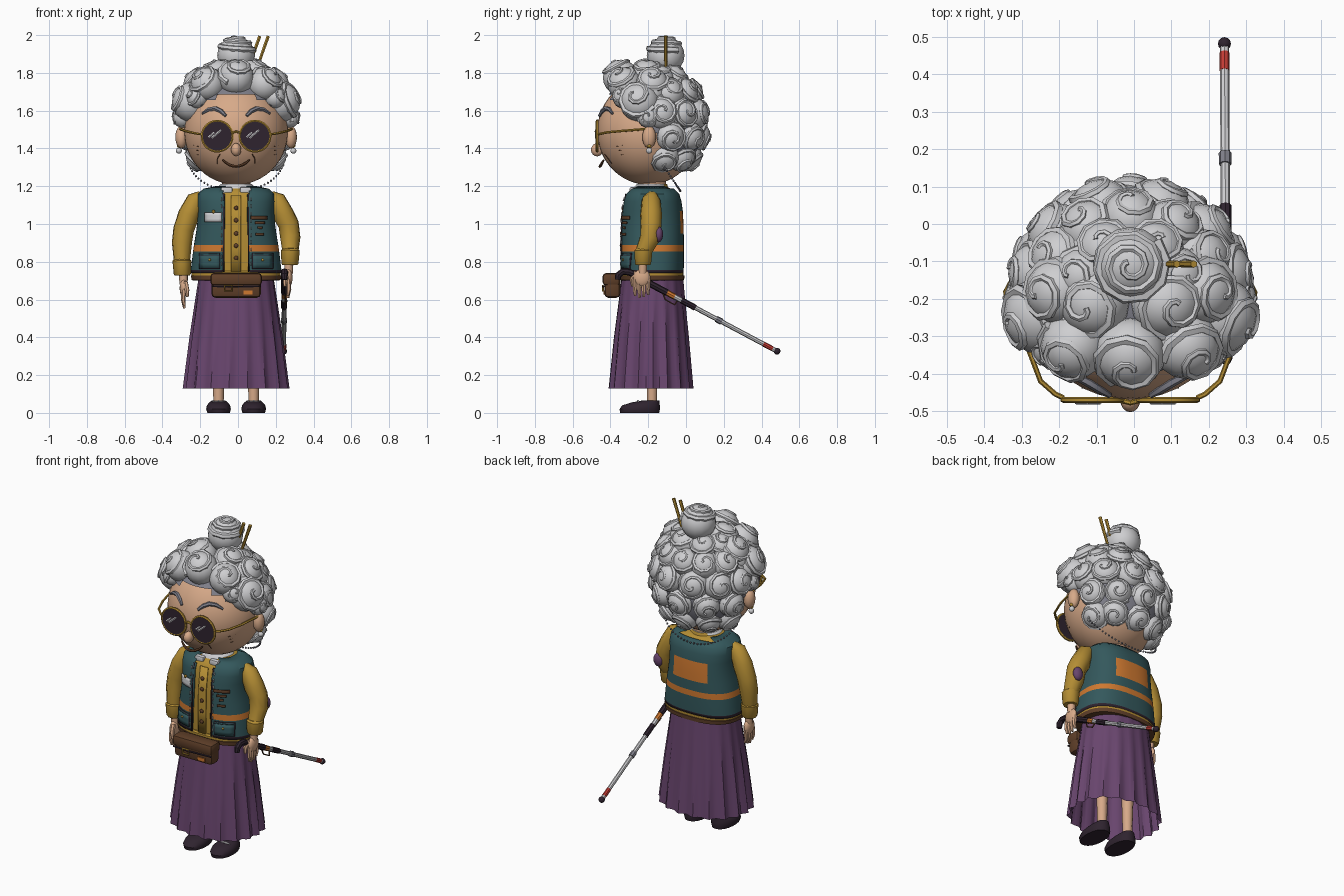
import bpy, bmesh, math, random
from mathutils import Vector

if "Cube" in bpy.data.objects:
    bpy.data.objects.remove(bpy.data.objects["Cube"])

random.seed(4)
CY, EXP = -0.178, 2.5          # body centre depth, body squareness


def material(name, r, g, b):
    m = bpy.data.materials.new(name)
    m.diffuse_color = (r, g, b, 1)
    m.use_nodes = True
    m.node_tree.nodes["Principled BSDF"].inputs["Base Color"].default_value = m.diffuse_color
    return m


GREY = WHITE = material("silver_white", .62, .62, .635)
SLATE = material("slate_grey", .21, .21, .25)
SKIN = material("warm_skin", .68, .4, .25)
YELLOW = material("mustard", .46, .27, .035)
TEAL = material("deep_teal", .034, .098, .108)
ORANGE = material("orange", .62, .19, .03)
PURPLE = material("plum", .14, .06, .155)
BROWN = material("leather_brown", .115, .05, .022)
DARK = material("dark_aubergine", .028, .017, .028)
RED = material("red", .55, .045, .035)


def finish(name, me, *mats):
    o = bpy.data.objects.new(name, me)
    bpy.context.collection.objects.link(o)
    for m in mats:
        me.materials.append(m)
    return o


def from_bm(name, bm, *mats):
    bmesh.ops.recalc_face_normals(bm, faces=bm.faces)
    me = bpy.data.meshes.new(name)
    bm.to_mesh(me)
    bm.free()
    return finish(name, me, *mats)


def ball(name, c, r, mat, seg=16):
    bm = bmesh.new()
    bmesh.ops.create_uvsphere(bm, u_segments=seg, v_segments=max(6, seg * 5 // 8), radius=1)
    s = r if isinstance(r, tuple) else (r, r, r)
    for v in bm.verts:
        v.co = Vector(c) + Vector([a * b for a, b in zip(v.co, s)])
    return from_bm(name, bm, mat)


def box(name, c, size, mat, bevel=0):
    bm = bmesh.new()
    bmesh.ops.create_cube(bm, size=1)
    for v in bm.verts:
        v.co = Vector(c) + Vector([a * b for a, b in zip(v.co, size)])
    if bevel:
        bmesh.ops.bevel(bm, geom=bm.edges[:], offset=bevel, segments=2, affect='EDGES', profile=.5)
    return from_bm(name, bm, mat)


def tube(name, pts, r, mat, res=1, cyclic=False):
    """Round bar along points; r is one radius or one per point."""
    cu = bpy.data.curves.new(name, 'CURVE')
    cu.dimensions, cu.bevel_depth, cu.bevel_resolution = '3D', 1, res
    cu.use_fill_caps = True
    sp = cu.splines.new('POLY')
    sp.points.add(len(pts) - 1)
    sp.use_cyclic_u = cyclic
    for i, p in enumerate(pts):
        sp.points[i].co = (*p, 1)
        sp.points[i].radius = r[i] if isinstance(r, (list, tuple)) else r
    tmp = bpy.data.objects.new("tmp", cu)
    me = bpy.data.meshes.new_from_object(tmp)
    bpy.data.objects.remove(tmp)
    me.materials.clear()
    return finish(name, me, mat)


def loft(name, rings, mats, n=48, exp=2.0, x=0, caps=True, wave=None, keep=None, rule=None):
    """Stack of rings (z, rx, ry, cy)."""
    bm, rows = bmesh.new(), []
    for z, rx, ry, cy in rings:
        row = []
        for i in range(n):
            a = 2 * math.pi * (i + .5) / n
            c, s = math.cos(a), math.sin(a)
            k = (abs(c) ** exp + abs(s) ** exp) ** (-1 / exp) * (1 + (wave(i, z) if wave else 0))
            row.append(bm.verts.new((x + rx * c * k, cy + ry * s * k, z)))
        rows.append(row)
    for a, b in zip(rows, rows[1:]):
        for i in range(n):
            bm.faces.new((a[i], a[(i + 1) % n], b[(i + 1) % n], b[i]))
    if caps:
        bm.faces.new(rows[0])
        bm.faces.new(rows[-1])
    for f in bm.faces[:]:
        c = f.calc_center_median()
        if keep and not keep(c):
            bm.faces.remove(f)
        elif rule:
            f.material_index = rule(c)
    return from_bm(name, bm, *mats)


# Legs and shoes
for s in (-1, 1):
    x = .093 * s
    tube("leg", [(x, -.18, .05), (x, -.18, .3), (x * .9, -.18, .6)], [.027, .034, .05], SKIN, 3)
    loft("shoe", [(0, .06, .104, -.245), (.02, .066, .108, -.245), (.04, .062, .1, -.238),
                  (.055, .05, .075, -.215), (.066, .036, .045, -.185)], [DARK], 20, 2.2, x)
    tube("shoe_strap", [(x + .045 * t, -.245 - .01 * (1 - t * t), .062 - .014 * t * t) for t in (-1, -.5, 0, .5, 1)], .006, WHITE)

# Pleated skirt
loft("skirt", [(.13, .268, .214, -.185), (.4, .238, .192, -.183), (.6, .213, .173, -.18), (.72, .197, .163, CY)],
     [PURPLE], 72, 2.2, caps=False,
     wave=lambda i, z: (.055, -.01, -.035, .015)[i % 4] * min(1, (.76 - z) / .5))

# Torso, hem and belt
PROF = [(.74, .241, .165), (.757, .24, .166), (.855, .228, .167), (.89, .223, .167), (.95, .213, .166), (1.0, .206, .165),
        (1.07, .203, .161), (1.12, .208, .154), (1.16, .203, .142), (1.187, .172, .113), (1.2, .11, .085)]
loft("sweater_body", [(z, rx - .014, ry - .014, CY) for z, rx, ry in PROF], [YELLOW], 48, EXP)
loft("sweater_hem", [(.715, .225, .158, CY), (.72, .236, .166, CY), (.742, .236, .166, CY), (.75, .225, .158, CY)], [YELLOW], 48, EXP)
loft("belt", [(.7, .215, .16, CY), (.703, .235, .168, CY), (.727, .24, .17, CY), (.73, .22, .16, CY)], [BROWN], 48, EXP)


def vest_rule(c):
    if c.z < .757:
        return 2
    panel = .95 < c.z < 1.07 and c.y > CY and abs(c.x) < .12
    return 1 if panel or .855 < c.z < .89 else 0


# Open vest with stripe and back panel, scooped at the back of the neck
vest = loft("vest", [(z, rx, ry, CY) for z, rx, ry in PROF], [TEAL, ORANGE, DARK], 96, EXP, caps=False, rule=vest_rule,
            keep=lambda c: not (c.y < CY and abs(c.x) < .066) and not (c.z > 1.187 and c.y > CY and abs(c.x) < .1))
sol = vest.modifiers.new("thickness", 'SOLIDIFY')
sol.thickness, sol.offset = .014, -1


def body_y(x, z):
    for (z0, a0, b0), (z1, a1, b1) in zip(PROF, PROF[1:]):
        if z0 <= z <= z1:
            t = (z - z0) / (z1 - z0)
            rx, ry = a0 + (a1 - a0) * t, b0 + (b1 - b0) * t
            return CY - ry * max(0, 1 - abs(x / rx) ** EXP) ** (1 / EXP)
    return CY - .16


def patch(name, x0, x1, z0, z1, mat, off=.004):
    """Thin plate wrapped on the front of the vest."""
    bm = bmesh.new()
    grid = [[bm.verts.new((x, body_y(x, z) - off, z)) for x in [x0 + (x1 - x0) * i / 5 for i in range(6)]]
            for z in [z0 + (z1 - z0) * j / 3 for j in range(4)]]
    for a, b in zip(grid, grid[1:]):
        for i in range(5):
            bm.faces.new((a[i], a[i + 1], b[i + 1], b[i]))
    o = from_bm(name, bm, mat)
    m = o.modifiers.new("thickness", 'SOLIDIFY')
    m.thickness, m.offset = .006, 0
    return o


# Vest details
for s in (-1, 1):
    patch("pocket_edge", s * .085, s * .195, .763, .846, DARK, .002)
    patch("pocket", s * .089, s * .191, .767, .832, TEAL, .005)
    patch("pocket_flap", s * .089, s * .191, .835, .843, TEAL, .005)
    patch("vest_edge", s * .062, s * .069, .745, 1.16, DARK, .002)
    ball("pocket_stud", (s * .14, body_y(s * .14, .81) - .009, .81), (.007, .005, .007), YELLOW, 8)
    for k in range(10):
        patch("stitch", s * .076, s * .08, .78 + k * .038, .798 + k * .038, WHITE, .006)
patch("name_tag", -.165, -.078, 1.01, 1.062, WHITE, .007)
ball("tag_pin", (-.12, body_y(-.12, 1.065) - .01, 1.065), .009, YELLOW, 8)
patch("pocket_trim", .078, .165, 1.025, 1.042, BROWN, .006)
for z, w in ((1.0, .025), (.975, .012), (.94, .022)):
    patch("pen", .125 - w, .125 + w, z, z + .012, BROWN, .006)
patch("placket", -.026, .026, .745, 1.15, YELLOW, -.007)
for z in (.82, .885, .95, 1.02, 1.085):
    ball("button", (0, body_y(0, z) + .002, z), (.012, .008, .012), BROWN, 10)

# Neck and collar: white at the front, sweater colour behind
tube("neck", [(0, -.18, 1.15), (0, -.18, 1.26)], .075, SKIN, 4)
loft("collar", [(1.165, .125, .1, -.185), (1.195, .1, .09, -.185), (1.212, .082, .08, -.18)], [WHITE, YELLOW], 32,
     rule=lambda c: 1 if c.y > -.12 else 0)
for s in (-1, 1):
    box("collar_tip", (s * .05, -.283, 1.178), (.06, .03, .035), WHITE, .008)

# Arms, cuffs and hands
for s, dz, y in ((-1, 0, -.2), (1, .055, -.225)):
    tube("sleeve", [(s * .18, -.18, 1.15), (s * .215, -.185, 1.125), (s * .25, -.185, 1.05), (s * .278, -.185, .97 + dz / 2),
                    (s * .287, -.19, .9 + dz / 2), (s * .287, y, .8 + dz)],
         [.03, .05, .058, .056, .054, .043], YELLOW, 3)
    tube("cuff", [(s * .287, y, .815 + dz), (s * .287, y, .805 + dz), (s * .285, y - .003, .735 + dz), (s * .285, y - .003, .728 + dz)],
         [.04, .05, .045, .04], YELLOW, 3)
    tube("wrist", [(s * .28, y - .003, .76 + dz), (s * .278, y - .005, .68 + dz)], [.025, .022], SKIN, 3)
    ball("palm", (s * .277, y - .008, .66 + dz), (.022, .045, .048), SKIN)
    for k in range(4):
        fy, tip = y - .044 + k * .023, .56 + .012 * abs(k - 1.3)
        tube("finger", [(s * .277, fy, .65 + dz), (s * .28, fy - .002, .6 + dz), (s * .274, fy, tip - .01 + dz)], [.013, .012, .007], SKIN)
    tube("thumb", [(s * .268, y - .035, .69 + dz), (s * .26, y - .06, .65 + dz), (s * .258, y - .058, .615 + dz)], [.014, .013, .008], SKIN)
ball("elbow_patch", (.3, -.145, .945), (.032, .024, .042), PURPLE, 12)

# Waist pouch
box("pouch", (0, -.39, .668), (.262, .085, .118), BROWN, .022)
box("pouch_flap", (0, -.395, .707), (.272, .093, .066), BROWN, .018)
tube("pouch_seam", [(-.13, -.435, .67), (-.02, -.44, .668), (.13, -.435, .67)], .005, DARK)
tube("pouch_buckle", [(-.062, -.44, .645), (-.022, -.44, .645), (-.022, -.44, .675), (-.062, -.44, .675)], .005, YELLOW, cyclic=True)
box("pouch_tag", (.063, -.434, .637), (.05, .008, .022), ORANGE)


# Cane
def cane_at(y):
    return (.256 - .006 * (y + .22), y, .7 - (y + .22) * .532)


for y0, y1, r, m in ((-.22, -.1, .018, DARK), (-.1, -.06, .016, ORANGE), (-.06, -.025, .014, WHITE), (-.025, .05, .016, DARK),
                     (.05, .41, .0125, WHITE), (.16, .19, .017, SLATE), (.41, .458, .0135, RED), (.458, .48, .0125, WHITE)):
    tube("cane_shaft", [cane_at(y0), cane_at(y1)], r, m, 2)
ball("cane_tip", cane_at(.482), .018, DARK, 12)
tube("cane_handle", [cane_at(-.2), (.256, -.26, .727), (.256, -.3, .745), (.256, -.335, .748), (.256, -.358, .73), (.256, -.362, .705)],
     [.017, .018, .018, .018, .018, .015], DARK, 2)
tube("wrist_strap", [cane_at(-.13), (.262, -.11, .6), (.266, -.06, .572), cane_at(-.04)], .004, BROWN)

# Head, nose and ears
ball("head", (0, -.2, 1.49), (.275, .27, .282), SKIN, 40)
ball("nose", (0, -.47, 1.393), (.027, .033, .035), SKIN)


def face_y(x, z):
    return -.2 - .27 * math.sqrt(max(.01, 1 - (x / .275) ** 2 - ((z - 1.49) / .282) ** 2))


tube("mouth", [(.072 * t, -.455 + .02 * t * t, 1.305 + .034 * t * t) for t in (-1, -.75, -.5, -.25, 0, .25, .5, .75, 1)],
     [.005, .007, .008, .008, .008, .008, .008, .007, .005], BROWN)
for s in (-1, 1):
    ball("ear", (s * .29, -.195, 1.46), (.032, .036, .06), SKIN)
    ball("earring_stud", (s * .303, -.195, 1.415), .012, YELLOW, 10)
    ball("earring_pearl", (s * .303, -.195, 1.388), .016, WHITE, 12)
    brow = [(.055, 1.573), (.08, 1.598), (.11, 1.612), (.145, 1.607), (.18, 1.585)]
    tube("eyebrow", [(s * x, face_y(x, z) - .006, z) for x, z in brow], [.008, .012, .013, .011, .006], SLATE)
    for k in range(3):
        tube("wrinkle", [(s * (.2 + d), face_y(.2 + d, 1.405 - k * .02) - .001, 1.41 - k * .022 + d * .3) for d in (0, .025)], .002, BROWN)
    tube("smile_line", [(s * x, face_y(x, z) - .001, z) for x, z in ((.085, 1.37), (.1, 1.345), (.1, 1.32))], .0025, BROWN)
    # Round glasses
    lx, ly, lz = s * .1, -.47, 1.465
    tube("lens", [(lx, ly - .006, lz), (lx, ly + .006, lz)], .077, DARK, 8)
    ring = [2 * math.pi * k / 28 for k in range(28)]
    tube("lens_rim", [(lx + .08 * math.cos(a), ly, lz + .08 * math.sin(a)) for a in ring], .008, YELLOW, cyclic=True)
    for d, h in ((-.035, .02), (-.012, .032)):
        tube("lens_glint", [(lx + d - h / 2, ly - .007, lz - h * .3), (lx + d + h, ly - .007, lz + h)], .0055, GREY)
    tube("temple_arm", [(s * .178, -.465, 1.475), (s * .2, -.455, 1.477), (s * .24, -.42, 1.485), (s * .272, -.335, 1.493), (s * .3, -.19, 1.505)],
         .007, YELLOW)
    # Bead chain draped behind the neck
    for k in range(18):
        a = k / 17 * math.pi / 2
        ball("chain_bead", (s * .25 * math.cos(a), -.14 + .11 * math.sin(a), 1.34 - .165 * math.sin(a)), .006, SLATE, 6)
tube("glasses_bridge", [(-.025, -.472, 1.48), (0, -.478, 1.49), (.025, -.472, 1.48)], .007, YELLOW)

# Darker scalp under the curls
scalp = ball("scalp", (0, -.195, 1.5), (.284, .278, .292), SLATE, 40)
bm = bmesh.new()
bm.from_mesh(scalp.data)
gone = [f for f in bm.faces if f.calc_center_median().z < 1.51 - .85 * (f.calc_center_median().y + .2)]
bmesh.ops.delete(bm, geom=gone, context='FACES')
bm.to_mesh(scalp.data)
bm.free()


# Curls: a ball with a low faceted spiral on its outer side
def curl(c, r, d=None, turns=1.6, hand=1):
    c = Vector(c)
    d = (d or c - Vector((0, -.17, 1.53))).normalized()
    u = d.orthogonal().normalized()
    v = d.cross(u)
    ball("hair_curl", c, r, GREY)
    pts, rad, start = [], [], random.uniform(0, 6.28)
    n = int(turns * 10)
    for i in range(n + 1):
        t = i / n
        th, a = .12 + 1.2 * t, start + hand * turns * 2 * math.pi * t
        pts.append(c + r * .97 * (math.cos(th) * d + math.sin(th) * (math.cos(a) * u + math.sin(a) * v)))
        rad.append(r * (.09 + .09 * t))
    tube("hair_swirl", pts, rad, GREY)


curls = [(0, -.345, 1.775, .095), (.15, -.325, 1.74, .09), (.235, -.245, 1.645, .105),
         (.205, -.33, 1.67, .058), (.282, -.2, 1.565, .056), (.095, -.21, 1.775, .095), (.19, -.18, 1.735, .09)]
for el, azs in ((-40, (108, 142, 180)), (-14, (112, 146, 180)), (12, (100, 130, 162)), (37, (84, 115, 148, 180)), (60, (105, 150))):
    for az in azs:
        e, a, r = math.radians(el), math.radians(az), random.uniform(.078, .088)
        curls.append(((.336 - r) * math.cos(e) * math.sin(a), -.17 - (.307 - r) * math.cos(e) * math.cos(a),
                      1.53 + (.345 - r) * math.sin(e), r))
for x, y, z, r in curls:
    for s in ((-1, 1) if x > .01 else (1,)):
        curl((s * x, y, z), r, hand=s)

# Top bun and hair sticks
curl((0, -.108, 1.893), .1, Vector((0, -.05, 1)), 2.8)
for x in (.07, .115):
    tube("hair_stick", [(x - .02, -.107, 1.78), (x + .055, -.107, 1.995)], [.007, .01], YELLOW)

# Centre everything and smooth soft edges
bpy.ops.object.select_all(action='DESELECT')
for o in bpy.context.scene.objects:
    o.location.x -= .01
    o.select_set(True)
    bpy.context.view_layer.objects.active = o
bpy.ops.object.shade_smooth_by_angle(angle=math.radians(40))
